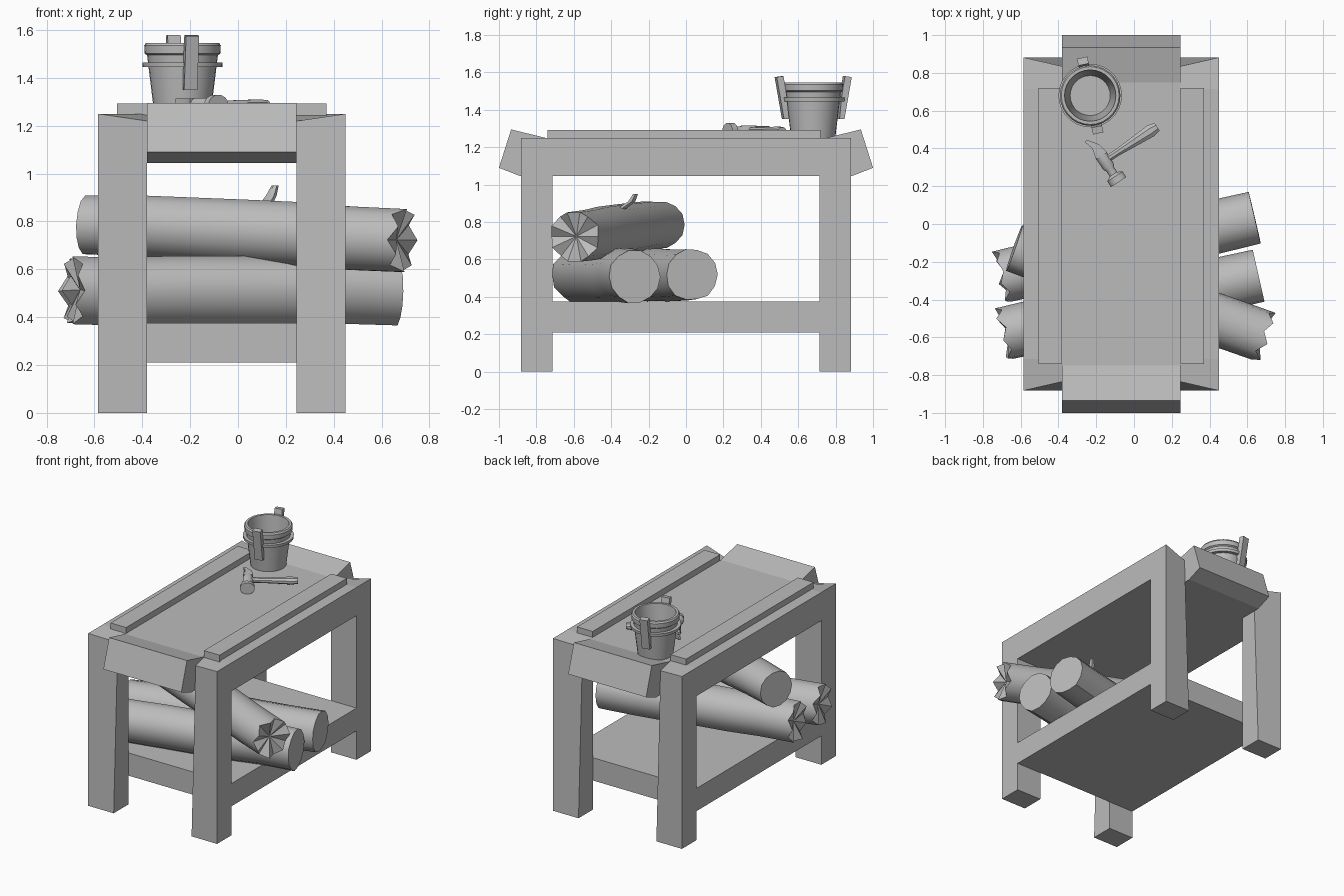
import bpy, bmesh, math, random
from mathutils import Vector, Matrix

random.seed(4)
if "Cube" in bpy.data.objects:
    bpy.data.objects.remove(bpy.data.objects["Cube"], do_unlink=True)

GREY = (0.5, 0.5, 0.5, 1)
grey = bpy.data.materials.new("plain grey")
grey.use_nodes = True
grey.diffuse_color = GREY
grey.node_tree.nodes["Principled BSDF"].inputs["Base Color"].default_value = GREY


def finish(name, bm, smooth=False):
    bmesh.ops.recalc_face_normals(bm, faces=bm.faces)
    mesh = bpy.data.meshes.new(name)
    bm.to_mesh(mesh)
    bm.free()
    mesh.materials.append(grey)
    obj = bpy.data.objects.new(name, mesh)
    bpy.context.collection.objects.link(obj)
    if smooth:
        bpy.ops.object.select_all(action='DESELECT')
        obj.select_set(True)
        bpy.context.view_layer.objects.active = obj
        bpy.ops.object.shade_smooth_by_angle(angle=math.radians(35))
    return obj


def add_box(bm, x0, x1, y0, y1, z0, z1):
    matrix = Matrix.Translation(((x0 + x1) / 2, (y0 + y1) / 2, (z0 + z1) / 2)) \
        @ Matrix.Diagonal((x1 - x0, y1 - y0, z1 - z0, 1))
    return bmesh.ops.create_cube(bm, size=1, matrix=matrix)["verts"]


def box(name, *bounds):
    bm = bmesh.new()
    add_box(bm, *bounds)
    return finish(name, bm)


def prism(bm, points, offset):
    """Extrude a flat polygon by an offset."""
    face = bm.faces.new([bm.verts.new(p) for p in points])
    new = bmesh.ops.extrude_face_region(bm, geom=[face])["geom"]
    bmesh.ops.translate(bm, vec=offset, verts=[v for v in new if isinstance(v, bmesh.types.BMVert)])


def skin_rings(bm, rings, caps=True):
    """Join equal rings of points into a tube."""
    loops = [[bm.verts.new(p) for p in ring] for ring in rings]
    for a, b in zip(loops, loops[1:]):
        for i in range(len(a)):
            j = (i + 1) % len(a)
            bm.faces.new((a[i], a[j], b[j], b[i]))
    if caps:
        bm.faces.new(loops[0])
        bm.faces.new(loops[-1])
    return loops


# Bench frame
LEFT, RIGHT, INNER_L, INNER_R = -0.585, 0.45, -0.38, 0.245
for depth, side in (("front", -1), ("back", 1)):
    for hand, x0, x1, inner in (("right", LEFT, INNER_L, INNER_L), ("left", INNER_R, RIGHT, INNER_R)):
        bm = bmesh.new()
        y0, y1 = sorted((side * 0.715, side * 0.882))
        for v in add_box(bm, x0, x1, y0, y1, 0, 1.25):
            # chamfered inner top corner beside the flap
            if v.co.z > 1 and abs(v.co.x - inner) < 0.01 and abs(v.co.y) > 0.8:
                v.co.y, v.co.z = side * 0.835, 1.22
        finish(f"{depth}_{hand}_leg", bm)
    # Tilted end flap
    profile = [(0.7, 1.25), (0.75, 1.25), (0.935, 1.295), (1.0, 1.09), (0.885, 1.045), (0.7, 1.045)]
    bm = bmesh.new()
    prism(bm, [(INNER_L, side * y, z) for y, z in profile], (INNER_R - INNER_L, 0, 0))
    finish(f"{depth}_flap", bm)

box("bench_top", LEFT, RIGHT, -0.715, 0.715, 1.045, 1.25)
box("lower_shelf", LEFT, RIGHT, -0.715, 0.715, 0.21, 0.375)
box("right_rail", -0.505, INNER_L, -0.74, 0.72, 1.24, 1.293)
box("left_rail", INNER_R, 0.37, -0.74, 0.72, 1.24, 1.293)


# Logs
def log(name, start, end, r0, r1, split_at_start, sides=14, steps=7):
    a, b = Vector(start), Vector(end)
    axis = (b - a).normalized()
    u = axis.cross(Vector((0, 0, 1))).normalized()
    w = u.cross(axis)
    wobble = [random.uniform(0.96, 1.03) for _ in range(sides)]
    rings = []
    for s in range(steps):
        t = s / (steps - 1)
        r = (r0 + (r1 - r0) * t) * (1 + 0.04 * math.sin(math.pi * t))
        center = a.lerp(b, t) + w * random.uniform(-0.006, 0.006)
        rings.append([center + (u * math.cos(k) + w * math.sin(k)) * r * wobble[i]
                      for i, k in enumerate(math.tau * n / sides for n in range(sides))])
    bm = bmesh.new()
    loops = skin_rings(bm, rings)
    # splintered end: fan of uneven wedges
    rim = loops[0] if split_at_start else loops[-1]
    cap = next(f for f in bm.faces if len(f.verts) == sides and set(f.verts) == set(rim))
    fan = bmesh.ops.poke(bm, faces=[cap])
    out = -axis if split_at_start else axis
    fan["verts"][0].co -= out * 0.02
    for i, v in enumerate(rim):
        v.co += out * (0.035 if i % 2 else -0.015) * random.uniform(0.4, 1)
    finish(name, bm, True)


log("top_log", (-0.635, -0.13, 0.79), (0.68, -0.595, 0.725), 0.128, 0.138, False)
log("front_log", (-0.68, -0.58, 0.51), (0.66, -0.275, 0.51), 0.142, 0.142, True)
log("rear_log", (-0.69, -0.28, 0.51), (0.64, 0.03, 0.52), 0.14, 0.14, True)

# Broken twig on the top log
bm = bmesh.new()
skin_rings(bm, [[(x + r * math.cos(k), y + r * math.sin(k), z)
                 for k in (math.tau * n / 6 for n in range(6))]
                for x, y, z, r in ((0.11, -0.36, 0.86, 0.03), (0.14, -0.29, 0.91, 0.022),
                                   (0.155, -0.27, 0.95, 0.015))])
finish("twig", bm, True)

# Bucket: lathed wall, rim and hoop
bucket_at = Vector((-0.232, 0.68, 1.25))


def lathe(name, profile, closed, sides=28):
    bm = bmesh.new()
    pts = profile + profile[:1] if closed else profile
    skin_rings(bm, [[bucket_at + Vector((r * math.cos(k), r * math.sin(k), z))
                     for k in (math.tau * n / sides for n in range(sides))]
                    for r, z in pts], caps=not closed)
    bmesh.ops.remove_doubles(bm, verts=bm.verts, dist=0.0001)
    finish(name, bm, True)


lathe("bucket", [(0.118, 0), (0.148, 0.245), (0.158, 0.252), (0.16, 0.285), (0.153, 0.296),
                 (0.136, 0.296), (0.13, 0.24), (0.106, 0.03)], False)
lathe("bucket_hoop", [(0.14, 0.195), (0.166, 0.195), (0.168, 0.215), (0.14, 0.215)], True)

# Handle lugs on opposite sides of the bucket
for name, turn in (("front_lug", 12), ("back_lug", 192)):
    bm = bmesh.new()
    prism(bm, [(-0.028, y, z) for y, z in ((-0.138, 0.1), (-0.165, 0.1), (-0.205, 0.325),
                                           (-0.168, 0.33), (-0.15, 0.22))], (0.056, 0, 0))
    bm.transform(Matrix.Translation(bucket_at) @ Matrix.Rotation(math.radians(turn), 4, 'Z'))
    finish(name, bm)

# Hammer lying on the bench: local x runs along the handle
place = Matrix.Translation((-0.155, 0.335, 1.288)) @ Matrix.Rotation(math.radians(33), 4, 'Z')


def section(x, half_width, half_height, sides=8):
    return [(x, half_width * math.cos(k), half_height * math.sin(k))
            for k in (math.tau * (n + 0.5) / sides for n in range(sides))]


bm = bmesh.new()
skin_rings(bm, [section(*s) for s in ((-0.02, 0.02, 0.018), (0.08, 0.02, 0.018), (0.16, 0.026, 0.02),
                                      (0.29, 0.036, 0.024), (0.33, 0.026, 0.02))])
bm.transform(place)
finish("hammer_handle", bm, True)

bm = bmesh.new()
skin_rings(bm, [[(y, -x, z) for x, y, z in section(*s, sides=12)]
                for s in ((-0.04, 0.034, 0.03), (0.035, 0.034, 0.03), (0.055, 0.024, 0.024),
                          (0.085, 0.024, 0.024), (0.1, 0.05, 0.042), (0.135, 0.05, 0.042))])
# Two tapering claws
for z in (-0.026, 0.006):
    prism(bm, [(0.034, 0.03, z), (0.022, 0.09, z), (-0.02, 0.145, z), (-0.035, 0.14, z),
               (-0.02, 0.09, z), (-0.034, 0.03, z)], (0, 0, 0.02))
bm.transform(place)
finish("hammer_head", bm, True)
